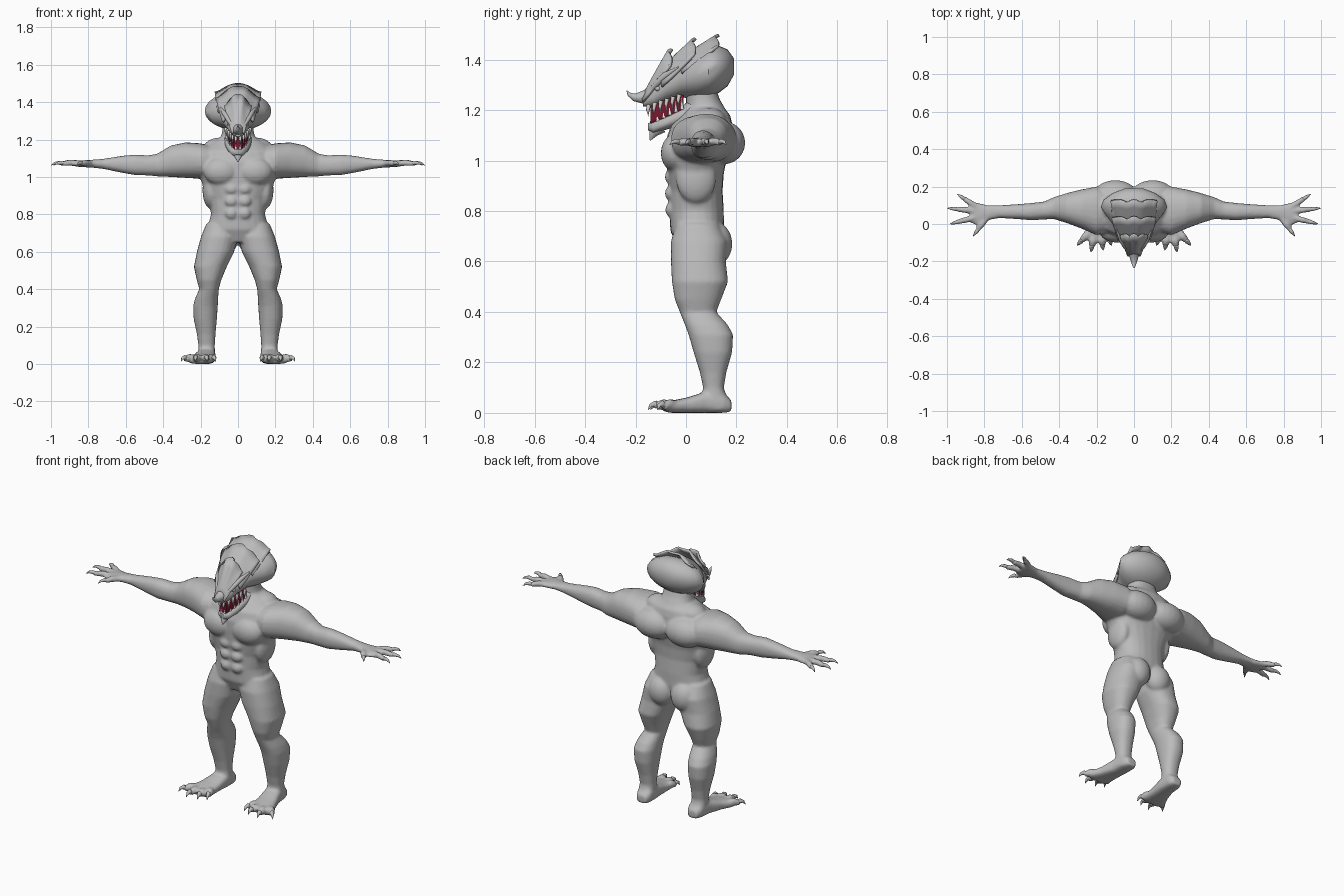
import bpy, bmesh, math
from mathutils import Vector, Matrix

cube = bpy.data.objects.get("Cube")
if cube:
    bpy.data.objects.remove(cube)


def material(name, rgb):
    m = bpy.data.materials.new(name)
    m.use_nodes = True
    m.diffuse_color = (*rgb, 1)
    m.node_tree.nodes["Principled BSDF"].inputs["Base Color"].default_value = (*rgb, 1)
    return m


GREY = material("grey skin", (0.5, 0.5, 0.5))
RED = material("dark red mouth", (0.2, 0.01, 0.03))
WHITE = material("white teeth", (0.85, 0.85, 0.82))


def finish(bm, name, mat, sharp=50):
    bmesh.ops.recalc_face_normals(bm, faces=bm.faces)
    me = bpy.data.meshes.new(name)
    bm.to_mesh(me)
    bm.free()
    me.materials.append(mat)
    me.shade_smooth()
    me.set_sharp_from_angle(angle=math.radians(sharp))
    ob = bpy.data.objects.new(name, me)
    bpy.context.collection.objects.link(ob)
    return ob


def skin(bm, rings):
    loops = [[bm.verts.new(p) for p in r] for r in rings]
    n = len(loops[0])
    for a, b in zip(loops, loops[1:]):
        for i in range(n):
            j = (i + 1) % n
            bm.faces.new((a[i], a[j], b[j], b[i]))
    bm.faces.new(loops[0])
    bm.faces.new(loops[-1])


def tube(bm, axis, sections, side=1, n=24, power=2.3):
    """Sections: position on axis, centre and radius across, low and high edge."""
    def sup(v):
        return math.copysign(abs(v) ** (2 / power), v)
    rings = []
    for t, c, r, lo, hi in sections:
        ring = []
        for i in range(n):
            ang = math.tau * i / n
            a = c + r * sup(math.cos(ang))
            b = (lo + hi) / 2 + (hi - lo) / 2 * sup(math.sin(ang))
            x, y, z = {"x": (t, a, b), "y": (a, t, b), "z": (a, b, t)}[axis]
            ring.append((side * x, y, z))
        rings.append(ring)
    skin(bm, rings)


def limb(bm, points, radii, n=10):
    pts = [Vector(p) for p in points]
    rings = []
    for i, p in enumerate(pts):
        d = pts[min(i + 1, len(pts) - 1)] - pts[max(i - 1, 0)]
        q = d.to_track_quat("Z", "Y")
        rings.append([p + q @ Vector((radii[i] * math.cos(math.tau * k / n),
                                      radii[i] * math.sin(math.tau * k / n), 0))
                      for k in range(n)])
    skin(bm, rings)


def ball(bm, centre, size):
    bmesh.ops.create_uvsphere(bm, u_segments=20, v_segments=12, radius=1,
                              matrix=Matrix.Translation(centre) @ Matrix.Diagonal((*size, 1)))


# Body: overlapping forms fused into one skin
body = bmesh.new()
tube(body, "z", [(.65, 0, .09, -.03, .13), (.72, 0, .165, -.062, .15), (.80, 0, .145, -.066, .15),
                 (.88, 0, .155, -.066, .145), (.95, 0, .185, -.075, .15), (1.02, 0, .215, -.08, .165),
                 (1.08, 0, .22, -.08, .185), (1.14, 0, .20, -.06, .185), (1.18, 0, .15, -.02, .175),
                 (1.21, 0, .10, 0, .15)])
tube(body, "z", [(1.1, 0, .11, 0, .18), (1.18, 0, .10, 0, .17), (1.24, 0, .085, 0, .135),
                 (1.31, 0, .08, 0, .11)])
LEG = [(.75, .09, .08, -.04, .13), (.68, .10, .098, -.06, .165), (.60, .12, .10, -.06, .158),
       (.52, .148, .088, -.056, .167), (.45, .155, .066, -.045, .14), (.40, .155, .052, -.025, .12),
       (.35, .168, .062, -.005, .165), (.31, .174, .066, .01, .187), (.24, .175, .062, .03, .183),
       (.16, .17, .05, .055, .16), (.10, .168, .044, .068, .15), (.05, .168, .045, .06, .165),
       (.01, .168, .045, .04, .175)]
FOOT = [(.18, .165, .03, .005, .05), (.15, .165, .045, 0, .08), (.08, .17, .05, 0, .085),
        (0, .185, .06, 0, .06), (-.06, .2, .075, 0, .048), (-.085, .2, .065, .004, .038)]
ARM = [(.12, .07, .11, 1.0, 1.16), (.20, .07, .13, .99, 1.18), (.28, .08, .105, .995, 1.185),
       (.36, .085, .08, 1.0, 1.168), (.43, .085, .058, 1.003, 1.125), (.48, .072, .048, 1.008, 1.115),
       (.55, .066, .046, 1.01, 1.12), (.62, .066, .04, 1.022, 1.113), (.72, .066, .034, 1.043, 1.097),
       (.78, .06, .04, 1.05, 1.092), (.84, .055, .06, 1.053, 1.088), (.87, .055, .052, 1.056, 1.084)]
MUSCLES = [((.09, -.042, 1.03), (.095, .058, .075)),   # chest
           ((.10, .15, 1.07), (.12, .085, .085)),      # shoulder blade
           ((.072, .118, .67), (.075, .066, .085)),    # buttock
           ((.035, -.06, .935), (.036, .024, .03)), ((.035, -.06, .87), (.036, .024, .03)),
           ((.035, -.06, .805), (.034, .022, .03)),
           ((.10, .09, 1.16), (.08, .07, .05)),        # trapezius
           ((.145, .04, .93), (.045, .08, .10))]       # side of the back
# Digits: base and claw tip
FINGERS = [((.84, .09), (.945, .16)), ((.85, .07), (1.0, .085)),
           ((.85, .035), (.985, 0)), ((.79, .03), (.86, -.065))]
TOES = [((.15, -.03), (.12, -.115)), ((.175, -.06), (.165, -.14)),
        ((.215, -.06), (.23, -.15)), ((.235, -.04), (.305, -.115))]

for side, word in ((1, "left"), (-1, "right")):
    tube(body, "z", LEG, side)
    tube(body, "y", FOOT, side, power=2.8)
    tube(body, "x", ARM, side)
    for (x, y, z), size in MUSCLES:
        ball(body, (side * x, y, z), size)
    for kind, digits, z0, lift, ztip, rad in (("finger", FINGERS, 1.07, .006, 1.062, .017),
                                              ("toe", TOES, .024, .012, .012, .021)):
        claws = bmesh.new()
        for (bx, by), (tx, ty) in digits:
            def at(f, z):
                return (side * (bx + (tx - bx) * f), by + (ty - by) * f, z)
            limb(body, [at(-.1, z0), at(.35, z0 + lift), at(.68, z0)], [rad, rad, rad * .8])
            limb(claws, [at(.6, z0 + .002), at(.72, z0 + lift), at(.88, z0 + lift * .5), at(1, ztip)],
                 [rad * .55, rad * .62, rad * .38, .001])
        finish(claws, f"{word}_{kind}_claws", GREY)

body_ob = finish(body, "body", GREY)
rm = body_ob.modifiers.new("fuse", "REMESH")
rm.mode = "VOXEL"
rm.voxel_size = .008
rm.use_smooth_shade = True
sm = body_ob.modifiers.new("soften", "SMOOTH")
sm.factor = .5
sm.iterations = 5

# Skull with upper jaw
head = bmesh.new()
tube(head, "y", [(-.17, 0, .016, 1.215, 1.25), (-.13, 0, .045, 1.212, 1.305), (-.08, 0, .07, 1.232, 1.365),
                 (-.02, 0, .10, 1.25, 1.405), (.04, 0, .145, 1.245, 1.43), (.09, 0, .178, 1.25, 1.455),
                 (.13, 0, .162, 1.268, 1.455), (.165, 0, .115, 1.295, 1.44), (.19, 0, .05, 1.34, 1.405)],
     power=2)
finish(head, "skull", GREY)

# Lower jaw with chin spike
jaw = bmesh.new()
tube(jaw, "y", [(-.15, 0, .015, 1.12, 1.148), (-.13, 0, .036, 1.108, 1.155), (-.08, 0, .056, 1.122, 1.178),
                (-.02, 0, .07, 1.14, 1.212), (.04, 0, .076, 1.155, 1.26), (.09, 0, .07, 1.18, 1.27)])
limb(jaw, [(0, -.10, 1.135), (0, -.13, 1.11), (0, -.142, 1.08)], [.03, .02, .002])
finish(jaw, "lower_jaw", GREY)

# Mouth lining
mouth = bmesh.new()
tube(mouth, "y", [(-.14, 0, .022, 1.14, 1.22), (-.08, 0, .046, 1.16, 1.25), (-.01, 0, .062, 1.19, 1.27)],
     power=4)
finish(mouth, "mouth", RED)

# Teeth along both jaws
teeth = bmesh.new()
for side in (-1, 1):
    for i in range(6):
        f = i / 5
        x, y = side * (.012 + .052 * f ** .7), -.147 + .12 * f
        up, low = 1.222 + .04 * f, 1.145 + .058 * f
        limb(teeth, [(x, y, up), (x, y - .004, up - .022), (x, y - .002, up - .048)],
             [.009, .007, .001], 8)
        limb(teeth, [(x * .95, y + .012, low), (x * .95, y + .01, low + .045)], [.008, .001], 8)
finish(teeth, "teeth", WHITE)

# Overlapping crest plates, each with a raised, pointed rear edge
PLATES = [("brow", (-.155, 1.265, .035, .02), (-.06, 1.445, .075, .085)),
          ("middle", (-.08, 1.375, .085, .07), (.035, 1.488, .12, .085)),
          ("rear", (.0, 1.42, .11, .06), (.128, 1.502, .125, .065))]
for name, front, back in PLATES:
    bm = bmesh.new()
    rows, cols, grid = 5, 17, []
    for r in range(rows):
        f = r / (rows - 1)
        y, z, w, drop = (a + (b - a) * f for a, b in zip(front, back))
        line = []
        for c in range(cols):
            s = 2 * c / (cols - 1) - 1
            point = .02 * f * f * abs(math.cos(1.5 * math.pi * s)) * (1 - .5 * abs(s))
            line.append(bm.verts.new((w * s, y + point + .012 * f * s * s - .02,
                                      z - drop * s * s + .02 * f * f * s ** 8 - .01 * (1 - f))))
        grid.append(line)
    for a, b in zip(grid, grid[1:]):
        for i in range(cols - 1):
            bm.faces.new((a[i], a[i + 1], b[i + 1], b[i]))
    ob = finish(bm, f"{name}_crest_plate", GREY, 35)
    so = ob.modifiers.new("thickness", "SOLIDIFY")
    so.thickness = .012
    so.offset = -1

# Nose horn and brow ridges
horn = bmesh.new()
limb(horn, [(0, -.13, 1.262), (0, -.17, 1.25), (0, -.205, 1.25), (0, -.225, 1.262), (0, -.236, 1.278)],
     [.032, .026, .015, .008, .001], 12)
finish(horn, "nose_horn", GREY)
for side, word in ((1, "left"), (-1, "right")):
    brow = bmesh.new()
    limb(brow, [(side * .022, -.155, 1.262), (side * .048, -.12, 1.30), (side * .068, -.085, 1.335),
                (side * .095, -.03, 1.37)], [.008, .012, .014, .004])
    ball(brow, (side * .05, -.112, 1.285), (.01, .012, .01))
    finish(brow, f"{word}_brow", GREY)
